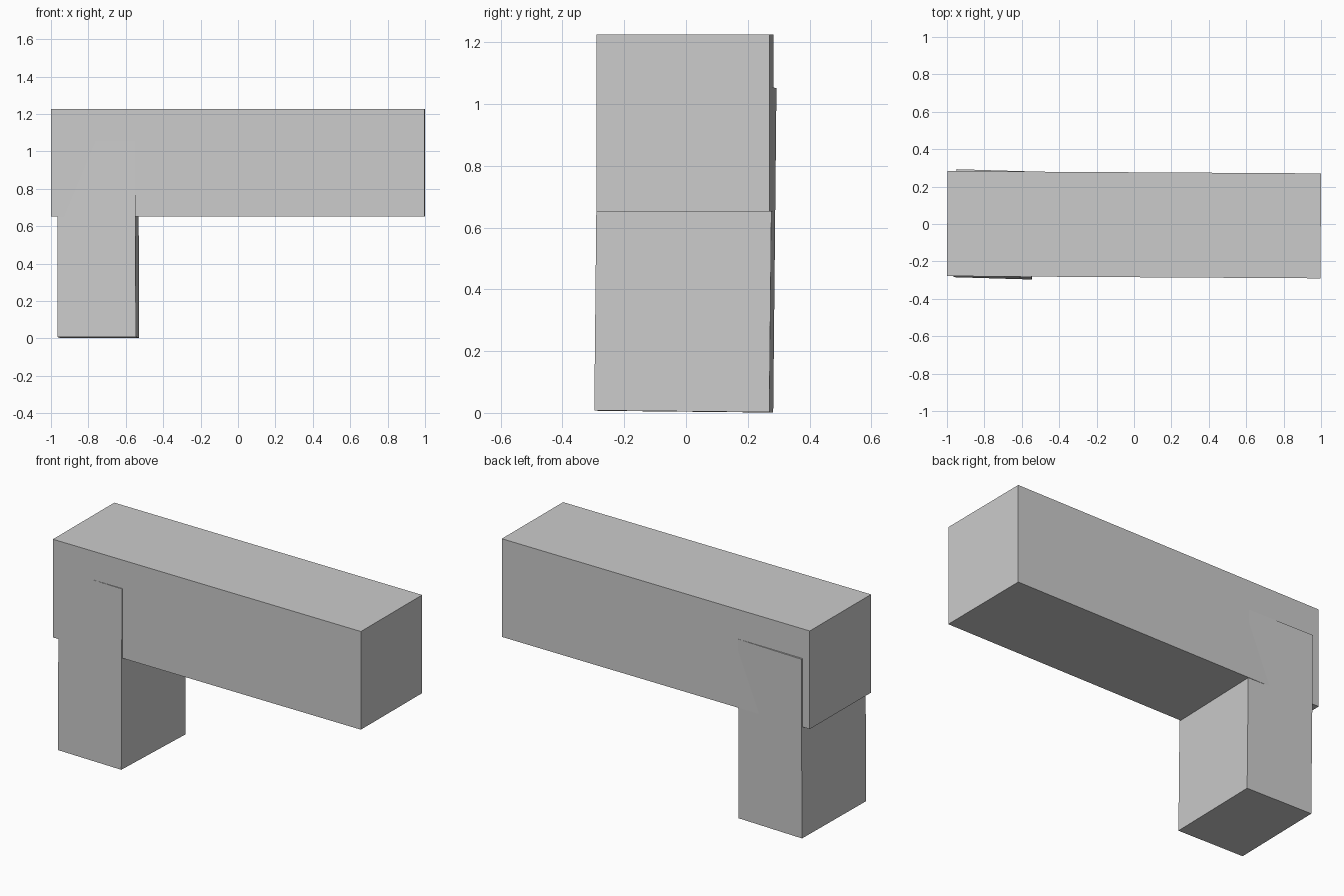
import bpy

if "Cube" in bpy.data.objects:
    bpy.data.objects.remove(bpy.data.objects["Cube"])


def block(name, size, center, rotation):
    bpy.ops.mesh.primitive_cube_add(size=1, location=center, rotation=rotation)
    ob = bpy.context.object
    ob.name = name
    ob.scale = size
    return ob


# long horizontal beam, turned very slightly
block("beam", (1.997, 0.561, 0.573), (0, -0.004, 0.939), (0, 0, -0.006))

# upright leg sunk into the beam, slightly leaning and twisted
block("leg", (0.418, 0.567, 1.051), (-0.748, -0.002, 0.530), (-0.010, -0.003, -0.030))
